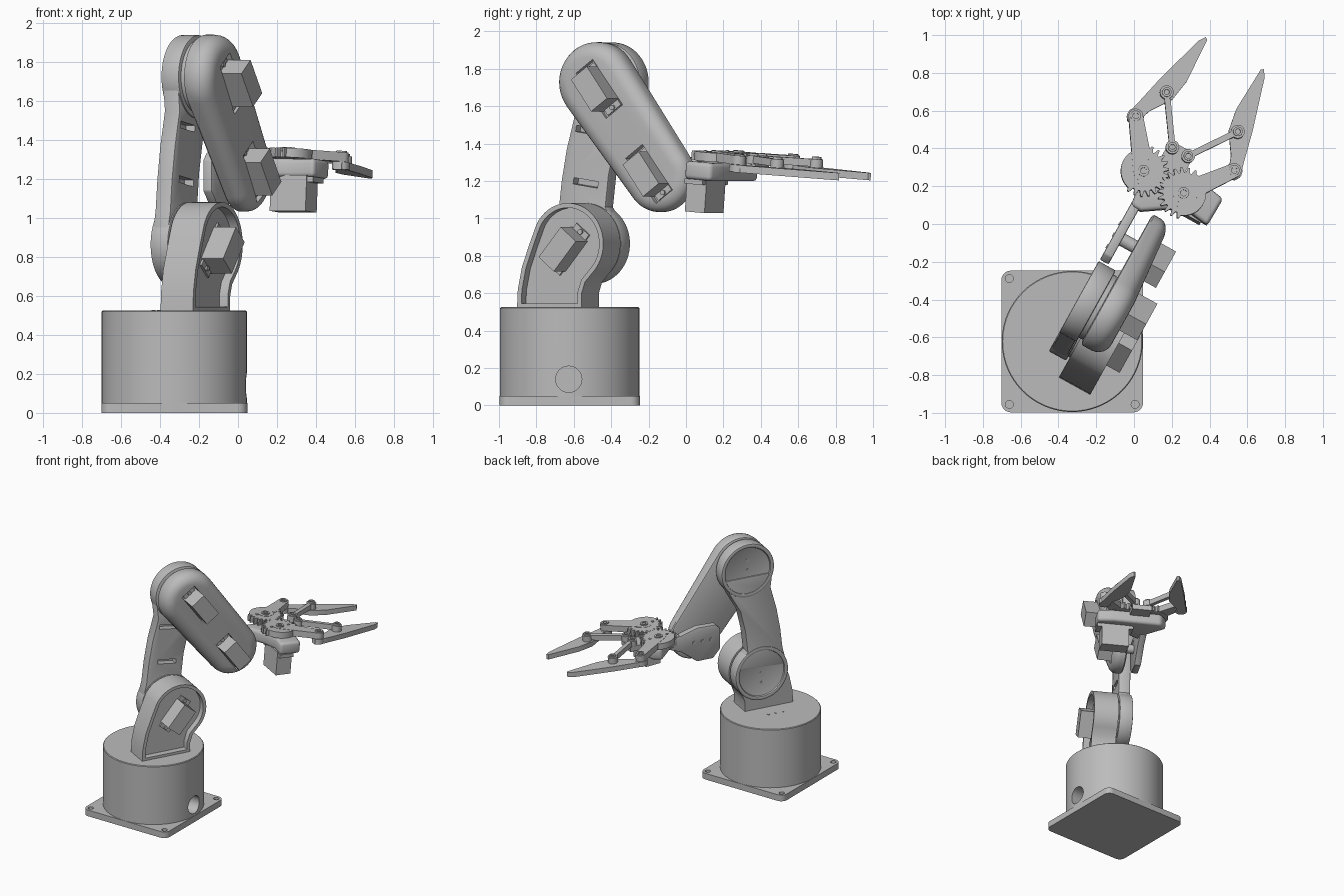
import bpy, bmesh
from math import sin, cos, pi, atan2, acos, radians, hypot
from mathutils import Matrix, Vector

if "Cube" in bpy.data.objects:
    bpy.data.objects.remove(bpy.data.objects["Cube"])

grey = bpy.data.materials.new("plain_grey")
grey.use_nodes = True
grey.diffuse_color = (0.5, 0.5, 0.5, 1)
grey.node_tree.nodes["Principled BSDF"].inputs["Base Color"].default_value = (0.5, 0.5, 0.5, 1)

# Frames: turret (x forward along the arm), and gripper pitched slightly down
BASE = Matrix.Translation((-0.327, -0.622, 0))
ARM = BASE @ Matrix.Rotation(radians(61), 4, 'Z')
GRIP = ARM @ Matrix.Translation((0.97, -0.013, 1.305)) @ Matrix.Rotation(radians(4.5), 4, 'Y')
parts, cutters = [], []


# ---------- outlines ----------
def arc(c, r, a0=0, a1=2 * pi, n=48):
    full = abs(a1 - a0) > 2 * pi - 1e-6
    steps = n if full else n - 1
    return [(c[0] + r * cos(a0 + (a1 - a0) * i / steps),
             c[1] + r * sin(a0 + (a1 - a0) * i / steps)) for i in range(n)]


def capsule(p, q, r1, r2, n=28):
    d = hypot(q[0] - p[0], q[1] - p[1])
    phi = atan2(q[1] - p[1], q[0] - p[0])
    b = acos((r1 - r2) / d)
    return arc(q, r2, phi - b, phi + b, n) + arc(p, r1, phi + b, phi + 2 * pi - b, n)


def rect(c, length, width, tilt=0):
    l, w = length / 2, width / 2
    ca, sa = cos(tilt), sin(tilt)
    return [(c[0] + x * ca - y * sa, c[1] + x * sa + y * ca)
            for x, y in ((-l, -w), (l, -w), (l, w), (-l, w))]


# ---------- solids ----------
def loft(name, rings, mtx, recess=None):
    bm = bmesh.new()
    loops = [[bm.verts.new(p) for p in ring] for ring in rings]
    n = len(loops[0])
    for a, b in zip(loops, loops[1:]):
        for i in range(n):
            bm.faces.new((a[i], a[(i + 1) % n], b[(i + 1) % n], b[i]))
    bm.faces.new(loops[0])
    cap = bm.faces.new(loops[-1])
    bmesh.ops.recalc_face_normals(bm, faces=bm.faces)
    if recess:
        for t in (recess[0], 0.0005):
            bmesh.ops.inset_region(bm, faces=[cap], thickness=t, use_even_offset=True)
        bmesh.ops.translate(bm, verts=cap.verts[:], vec=cap.normal * -recess[1])
    me = bpy.data.meshes.new(name)
    bm.to_mesh(me)
    bm.free()
    me.materials.append(grey)
    ob = bpy.data.objects.new(name, me)
    bpy.context.collection.objects.link(ob)
    ob.matrix_world = mtx
    parts.append(ob)
    return ob


def slab(name, pts, a, b, recess=None):
    """Side outline (forward, up), thick from a to b toward the motor side."""
    return loft(name, [[(u, -w, z) for u, z in pts] for w in (a, b)], ARM, recess)


def plate(name, pts, a, b, mtx=GRIP, recess=None):
    return loft(name, [[(x, y, z) for x, y in pts] for z in (a, b)], mtx, recess)


def bevel(ob, width, segments=3):
    m = ob.modifiers.new("bevel", 'BEVEL')
    m.width, m.segments, m.limit_method, m.angle_limit = width, segments, 'ANGLE', radians(40)
    return ob


def cut(ob, cutter):
    parts.remove(cutter)
    cutter.hide_render = True
    cutters.append(cutter)
    m = ob.modifiers.new("cut", 'BOOLEAN')
    m.object, m.operation, m.solver = cutter, 'DIFFERENCE', 'EXACT'


# ---------- base ----------
corners = []
for i, (sx, sy) in enumerate(((1, 1), (-1, 1), (-1, -1), (1, -1))):
    corners += arc((sx * 0.325, sy * 0.325), 0.05, i * pi / 2, (i + 1) * pi / 2, 8)
floor_plate = plate("base_plate", corners, 0, 0.05, BASE)
for sx in (1, -1):
    for sy in (1, -1):
        cut(floor_plate, plate("bolt_hole", arc((sx * 0.333, sy * 0.333), 0.021, n=20), 0.01, 0.1, BASE))
drum = bevel(plate("base_drum", arc((0, 0), 0.373, n=96), 0.045, 0.525, BASE), 0.005, 1)
side = BASE @ Matrix.Translation((0.2, -0.005, 0.14)) @ Matrix.Rotation(pi / 2, 4, 'Y')
cut(drum, plate("cable_hole", arc((0, 0), 0.07, n=40), 0, 0.3, side))
for u in (-0.06, 0, 0.06):
    plate("base_screw", arc((u, 0.09), 0.01, n=12), 0.52, 0.528, ARM)

# ---------- shoulder bracket ----------
SHOULDER, ELBOW, WRIST = (0.11, 0.865), (0.225, 1.725), (0.6, 1.23)
outline = [(0.195, 0.52), (0.195, 0.6), (0.215, 0.66)]
outline += arc(SHOULDER, 0.217, radians(-45), radians(152), 36)
outline += [(-0.125, 0.86), (-0.17, 0.74), (-0.195, 0.62), (-0.2, 0.52)]
slab("shoulder_bracket", outline, 0.03, 0.22, (0.025, 0.05))

# ---------- upper arm ----------
neck = [(-0.1, 0.9), (-0.064, 1.035), (-0.045, 1.2), (-0.014, 1.37), (0.035, 1.55), (0.02, 1.67),
        (0.43, 1.67), (0.36, 1.53), (0.285, 1.4), (0.245, 1.23), (0.225, 1.06), (0.31, 0.93)]
upper_arm = bevel(slab("upper_arm", neck, 0.013, -0.078), 0.008, 2)
for c in ((0.12, 1.47), (0.105, 1.19)):
    cut(upper_arm, slab("slot_cutter", rect(c, 0.15, 0.034, -0.15), -0.04, 0.1))
for label, c in (("shoulder", SHOULDER), ("elbow", ELBOW)):
    bevel(slab(label + "_disc", arc(c, 0.215, n=64), 0.02, -0.084, (0.03, 0.014)), 0.01, 2)
    slab(label + "_hub", arc(c, 0.19), -0.02, 0.07)
    for dz in (-0.08, 0, 0.08):
        slab(label + "_screw", arc((c[0], c[1] + dz), 0.012, n=14), -0.06, -0.073)

# ---------- forearm: tapered capsule with a rounded outer rim ----------
layers = [(0.045, 0.018), (0.05, 0.006), (0.06, 0)]
layers += [(0.11 + 0.08 * sin(k * pi / 12), 0.08 * (1 - cos(k * pi / 12))) for k in range(7)]
rings = []
for w, inset in layers:
    ring = capsule(ELBOW, WRIST, 0.217 - inset, 0.196 - inset)
    thin = [1 - 0.25 * min(1, max(0, (ELBOW[1] - z) / 0.5)) for u, z in ring]
    rings.append([(u, -(0.045 + (w - 0.045) * t), z) for (u, z), t in zip(ring, thin)])
forearm = loft("forearm", rings, ARM)


# ---------- joint motors ----------
def motor(label, c, tilt, seat, top):
    slab(label + "_motor", rect(c, 0.21, 0.12, tilt), seat - 0.04, top)
    slab(label + "_motor_ears", rect(c, 0.28, 0.1, tilt), seat - 0.01, seat + 0.012)
    for s in (-1, 1):
        p = (c[0] + s * 0.122 * cos(tilt), c[1] + s * 0.122 * sin(tilt))
        slab(label + "_motor_screw", arc(p, 0.014, n=16), seat, seat + 0.022)


down = radians(-54)
motor("shoulder", (0.09, 0.835), radians(50), 0.17, 0.30)
motor("elbow", (0.283, 1.692), down, 0.155, 0.298)
motor("wrist", (0.573, 1.237), down, 0.12, 0.25)
cut(forearm, slab("pocket_cutter", rect((0.283, 1.692), 0.3, 0.126, down), 0.155, 0.4))
cut(forearm, slab("pocket_cutter", rect((0.573, 1.237), 0.3, 0.126, down), 0.12, 0.4))

# ---------- wrist bracket ----------
ear = [(0.45, 1.14), (0.45, 1.3), (0.49, 1.34), (0.64, 1.345), (0.78, 1.305), (0.87, 1.3),
       (0.87, 1.21), (0.77, 1.17), (0.64, 1.07), (0.51, 1.07)]
bevel(slab("wrist_bracket", ear, -0.03, -0.082), 0.008, 2)
slab("wrist_pin", arc(WRIST, 0.035, n=24), -0.04, 0.06)
for du in (-0.07, 0, 0.07):
    slab("wrist_screw", arc((WRIST[0] + du, WRIST[1]), 0.012, n=14), -0.08, -0.087)

# ---------- gripper body ----------
body = [(-0.19, 0.092), (-0.19, 0.03), (-0.11, -0.09), (-0.07, -0.2), (-0.085, -0.315),
        (0.08, -0.32), (0.1, -0.2), (0.1, 0.17), (0.03, 0.225), (-0.1, 0.1)]
bevel(plate("gripper_body", body, -0.1, -0.004), 0.022)
plate("link_mount", rect((0.13, 0), 0.17, 0.15), -0.04, -0.001)
plate("gripper_motor", rect((-0.024, -0.172), 0.12, 0.21), -0.275, -0.09)
plate("gripper_motor_ears", rect((-0.024, -0.172), 0.11, 0.28), -0.125, -0.098)


def pin(label, c, r=0.028):
    plate(label, arc(c, r, n=24), 0.04, 0.058, GRIP, (r * 0.45, 0.014))


# ---------- gears, linkages and fingers, mirrored ----------
TEETH = 22
finger = [(0.19, 0.285), (0.195, 0.325), (0.24, 0.338), (0.31, 0.32), (0.47, 0.282), (0.75, 0.2),
          (0.785, 0.175), (0.775, 0.162), (0.53, 0.15), (0.41, 0.17), (0.3, 0.245)]
for s, tag in ((1, "_a"), (-1, "_b")):
    hub = (0, s * 0.121)
    gear = []
    for i in range(4 * TEETH):
        turn = 2 * pi * (i - 0.5) / (4 * TEETH)
        facing = cos(turn) > -0.2
        r = (0.136 if i % 4 < 2 else 0.108) if facing else 0.12
        a = turn - s * pi / 2 + (pi / TEETH if s < 0 else 0)
        gear.append((hub[0] + r * cos(a), hub[1] + r * sin(a)))
    plate("gear" + tag, gear, 0, 0.048)
    crank, inner, outer = (0.235, s * 0.298), (0.185, s * 0.048), (0.425, s * 0.215)
    plate("crank_arm" + tag, capsule(hub, crank, 0.055, 0.038), 0.002, 0.05)
    plate("link_bar" + tag, capsule(inner, outer, 0.016, 0.016), 0.005, 0.045)
    for p in (inner, outer):
        plate("link_eye" + tag, arc(p, 0.036, n=28), 0, 0.046)
        pin("link_pin" + tag, p, 0.025)
    pin("crank_pin" + tag, crank)
    pin("gear_pin" + tag, hub, 0.03)
    for k in (0.07, -0.07):
        plate("gear_screw" + tag, arc((k, hub[1]), 0.01, n=12), 0.04, 0.054)
    plate("finger" + tag, [(x, s * y) for x, y in finger], -0.04, -0.0005)
    plate("finger_foot" + tag, arc(crank, 0.045, n=28), -0.038, 0.001)

# ---------- bake modifiers, then shade with sharp edges kept ----------
dg = bpy.context.evaluated_depsgraph_get()
baked = [(ob, bpy.data.meshes.new_from_object(ob.evaluated_get(dg))) for ob in parts]
for ob, me in baked:
    ob.modifiers.clear()
    me.name = ob.name
    ob.data = me
for c in cutters:
    bpy.data.objects.remove(c)
bpy.ops.object.select_all(action='DESELECT')
for ob in parts:
    ob.select_set(True)
bpy.context.view_layer.objects.active = parts[0]
bpy.ops.object.shade_smooth_by_angle(angle=radians(32))
